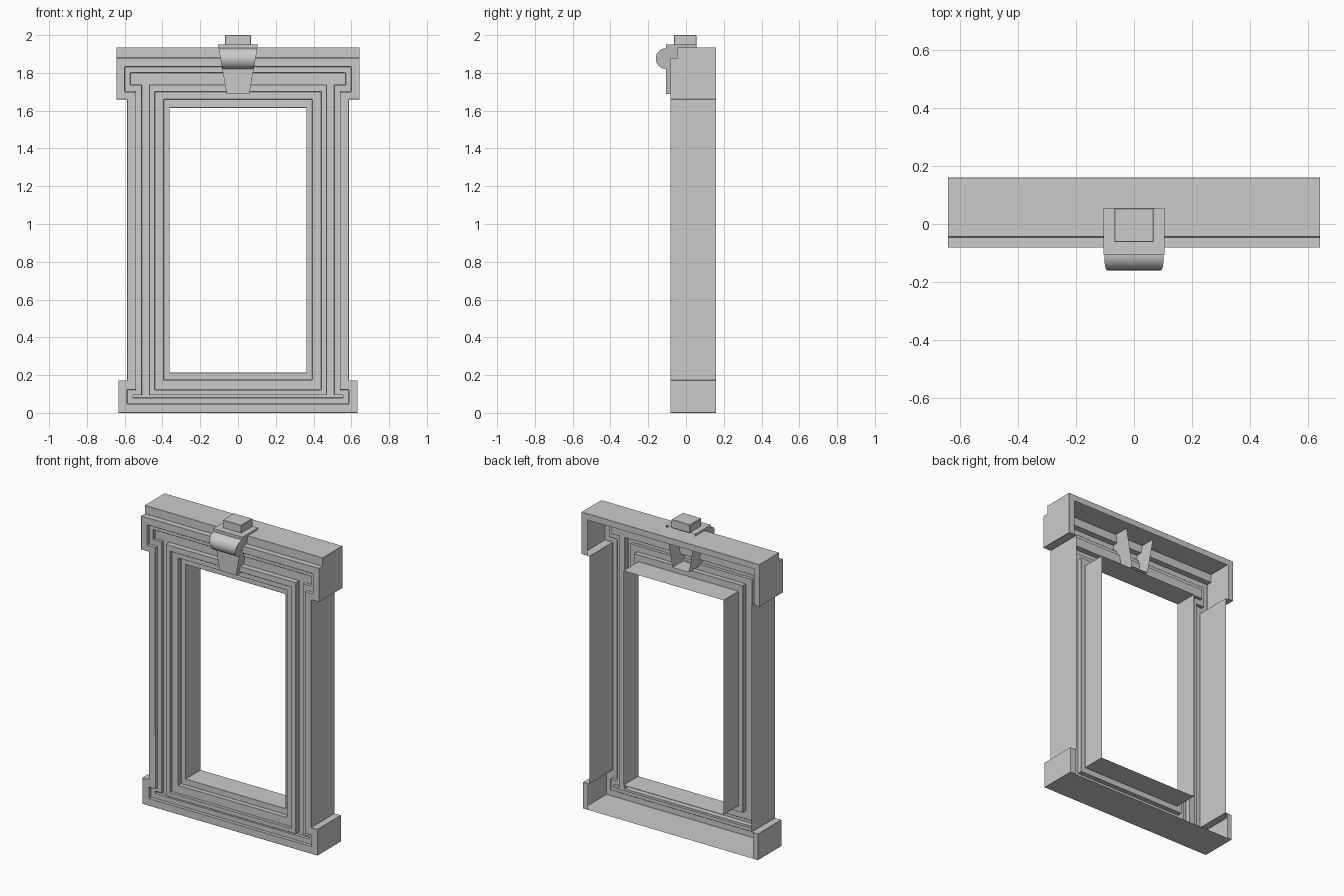
import bpy, bmesh

if "Cube" in bpy.data.objects:
    bpy.data.objects.remove(bpy.data.objects["Cube"])


def make_object(name, bm, bevel=0.0):
    bmesh.ops.remove_doubles(bm, verts=bm.verts, dist=0.0002)
    bmesh.ops.dissolve_degenerate(bm, dist=0.0002, edges=bm.edges)
    bmesh.ops.recalc_face_normals(bm, faces=bm.faces)
    mesh = bpy.data.meshes.new(name)
    bm.to_mesh(mesh)
    bm.free()
    ob = bpy.data.objects.new(name, mesh)
    bpy.context.collection.objects.link(ob)
    if bevel:
        mod = ob.modifiers.new("soft_edges", 'BEVEL')
        mod.width = bevel
        mod.segments = 1
        mod.limit_method = 'ANGLE'
    return ob


def eared(head, shaft, base, top, head_low, base_high, bottom):
    """Right half of an outline with ears at the head and the base."""
    return [(head, top), (head, head_low), (shaft, head_low),
            (shaft, base_high), (base, base_high), (base, bottom)]


def rect(w, top, bottom):
    return [(w, top)] * 3 + [(w, bottom)] * 3


def loft(bm, rings):
    """Skin a list of (half outline, y) rings, mirrored across x = 0."""
    loops = []
    for half, y in rings:
        pts = half + [(-x, z) for x, z in reversed(half)]
        loops.append([bm.verts.new((x, y, z)) for x, z in pts])
    for a, b in zip(loops, loops[1:]):
        n = len(a)
        for i in range(n):
            j = (i + 1) % n
            # skip strips where both rings coincide or an edge has no length
            if (a[i].co - b[i].co).length < 1e-5 and (a[j].co - b[j].co).length < 1e-5:
                continue
            if (a[i].co - a[j].co).length < 1e-5 and (b[i].co - b[j].co).length < 1e-5:
                continue
            bm.faces.new((a[i], a[j], b[j], b[i]))


# Window surround: open-backed shell with a narrow back rim on head and base,
# stepping inward to the opening
back_rim = eared(0.602, 0.587, 0.595, 1.895, 1.66, 0.172, 0.0)
outer = eared(0.643, 0.587, 0.633, 1.935, 1.66, 0.172, 0.0)
fascia = eared(0.643, 0.587, 0.633, 1.88, 1.66, 0.172, 0.0)
step_a = eared(0.60, 0.54, 0.587, 1.833, 1.70, 0.122, 0.048)
step_b = eared(0.57, 0.51, 0.556, 1.80, 1.737, 0.095, 0.08)
rib_out = rect(0.47, 1.738, 0.095)
rib_in = rect(0.44, 1.70, 0.122)
jamb_out = rect(0.393, 1.66, 0.175)
jamb_in = rect(0.362, 1.615, 0.213)
bm = bmesh.new()
loft(bm, [(back_rim, 0.16), (outer, 0.16), (outer, -0.045), (fascia, -0.045),
          (fascia, -0.082), (step_a, -0.082), (step_a, -0.06), (step_b, -0.06),
          (step_b, -0.04), (rib_out, -0.04), (rib_out, -0.075),
          (rib_in, -0.075), (rib_in, -0.055), (jamb_out, -0.055),
          (jamb_out, -0.025), (jamb_in, -0.025), (jamb_in, 0.13)])
make_object("window_surround", bm, 0.004)

# Keystone: tapered open-backed wedge
bm = bmesh.new()
low = [bm.verts.new(p) for p in ((-0.06, 0.055, 1.688), (-0.06, -0.105, 1.688),
                                 (0.06, -0.105, 1.688), (0.06, 0.055, 1.688))]
high = [bm.verts.new(p) for p in ((-0.106, 0.055, 1.95), (-0.106, -0.105, 1.95),
                                  (0.106, -0.105, 1.95), (0.106, 0.055, 1.95))]
bm.faces.new(low)
bm.faces.new(high)
for i in range(3):
    bm.faces.new((low[i], low[i + 1], high[i + 1], high[i]))
make_object("keystone", bm)

# Half-round roll across the front of the keystone, following its taper
bpy.ops.mesh.primitive_cylinder_add(vertices=32, radius=0.055, depth=0.2,
                                    location=(0, -0.105, 1.876),
                                    rotation=(0, 1.5707963, 0))
roll = bpy.context.object
roll.name = "keystone_roll"
bpy.ops.object.transform_apply(location=True, rotation=True, scale=True)
for v in roll.data.vertices:
    half = 0.06 + (v.co.z - 1.688) * 0.1756
    v.co.x = half if v.co.x > 0 else -half
bm = bmesh.new()
bm.from_mesh(roll.data)
bmesh.ops.bisect_plane(bm, geom=bm.verts[:] + bm.edges[:] + bm.faces[:], dist=1e-4,
                       plane_co=(0, -0.105, 0), plane_no=(0, 1, 0), clear_outer=True)
bm.to_mesh(roll.data)
bm.free()
bpy.ops.object.shade_smooth_by_angle()

# Small block on top of the keystone
bm = bmesh.new()
bmesh.ops.create_cube(bm, size=1)
for v in bm.verts:
    v.co.x *= 0.136
    v.co.y = v.co.y * 0.118 - 0.004
    v.co.z = v.co.z * 0.055 + 1.9725
make_object("keystone_cap", bm, 0.003)
